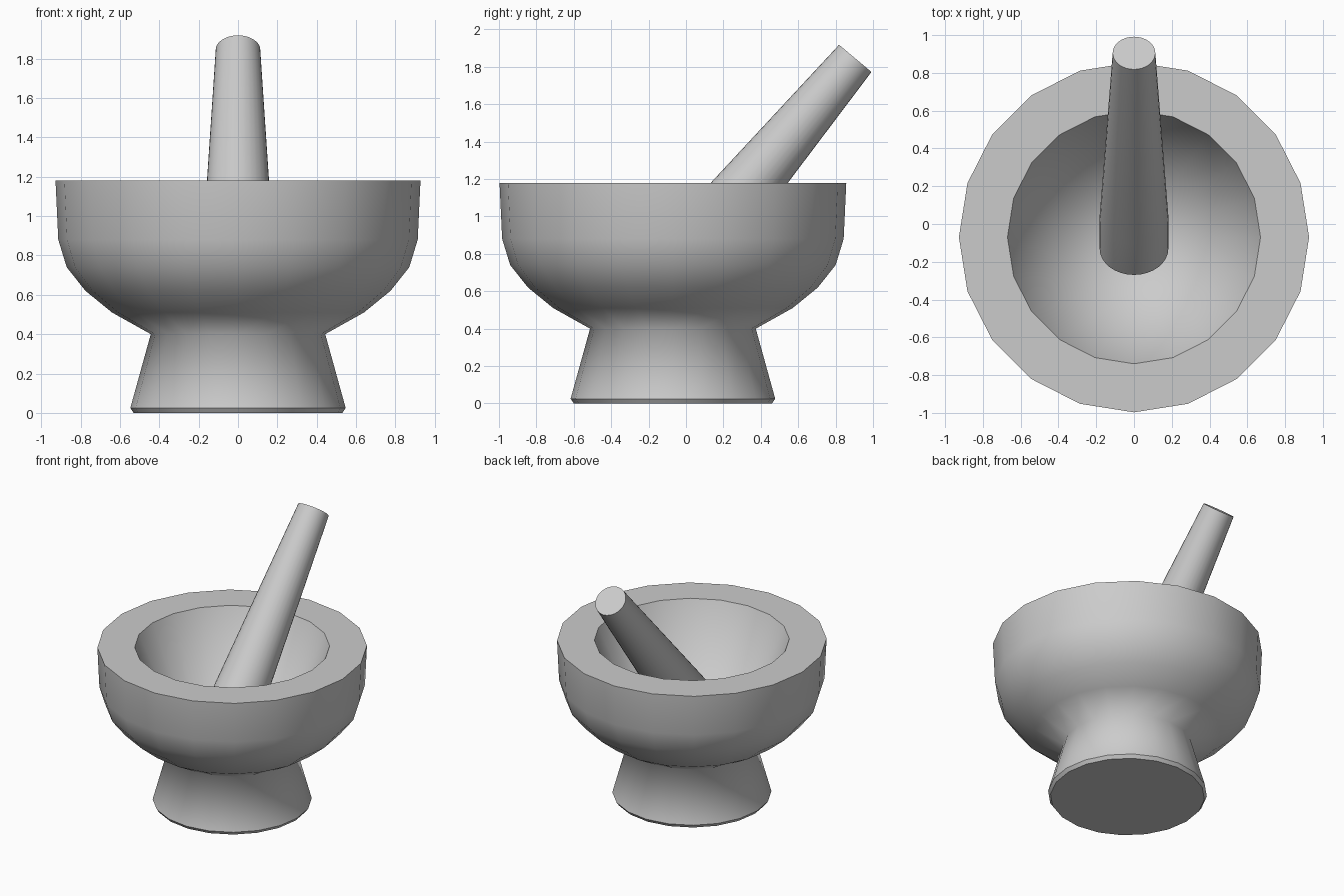
import bpy, bmesh, math
from mathutils import Matrix, Vector

if "Cube" in bpy.data.objects:
    bpy.data.objects.remove(bpy.data.objects["Cube"])


def lathe(name, profile, sides, sharp_rings, matrix):
    """Revolve (radius, height) points around z; radius 0 closes to a point."""
    bm = bmesh.new()
    rings = []
    for r, z in profile:
        n = sides if r > 0 else 1
        rings.append([bm.verts.new((r * math.cos(2 * math.pi * i / sides),
                                    r * math.sin(2 * math.pi * i / sides), z))
                      for i in range(n)])
    for a, b in zip(rings, rings[1:]):
        for i in range(sides):
            j = (i + 1) % sides
            if len(a) == 1:
                bm.faces.new((a[0], b[j], b[i]))
            elif len(b) == 1:
                bm.faces.new((a[i], a[j], b[0]))
            else:
                bm.faces.new((a[i], a[j], b[j], b[i]))
    for f in bm.faces:
        f.smooth = True
    for k in sharp_rings:
        for i in range(sides):
            bm.edges.get((rings[k][i], rings[k][(i + 1) % sides])).smooth = False
    bmesh.ops.recalc_face_normals(bm, faces=bm.faces)
    mesh = bpy.data.meshes.new(name)
    bm.to_mesh(mesh)
    bm.free()
    mesh.transform(matrix)
    obj = bpy.data.objects.new(name, mesh)
    bpy.context.collection.objects.link(obj)
    return obj


# Footed mortar bowl: foot, neck, rounded outside, thick rim, sloped hollow
bowl = [(0, 0), (0.53, 0), (0.547, 0.025), (0.443, 0.40), (0.64, 0.51),
        (0.775, 0.62), (0.87, 0.74), (0.913, 0.88), (0.927, 1.18),
        (0.67, 1.18), (0.385, 0.53), (0, 0.48)]
lathe("mortar_bowl", bowl, 20, [1, 2, 8, 9], Matrix.Translation((0, -0.07, 0)))

# Tapered pestle leaning towards the back
top = Vector((0, 0.905, 1.845))
bottom = Vector((0, -0.13, 0.61))
axis = top - bottom
length = axis.length
pestle = [(0, 0), (0.182, 0), (0.183, 0.25), (0.113, length), (0, length)]
lean = Matrix.Rotation(-math.atan2(axis.y, axis.z), 4, 'X')
lathe("pestle", pestle, 32, [1, 3], Matrix.Translation(bottom) @ lean)
